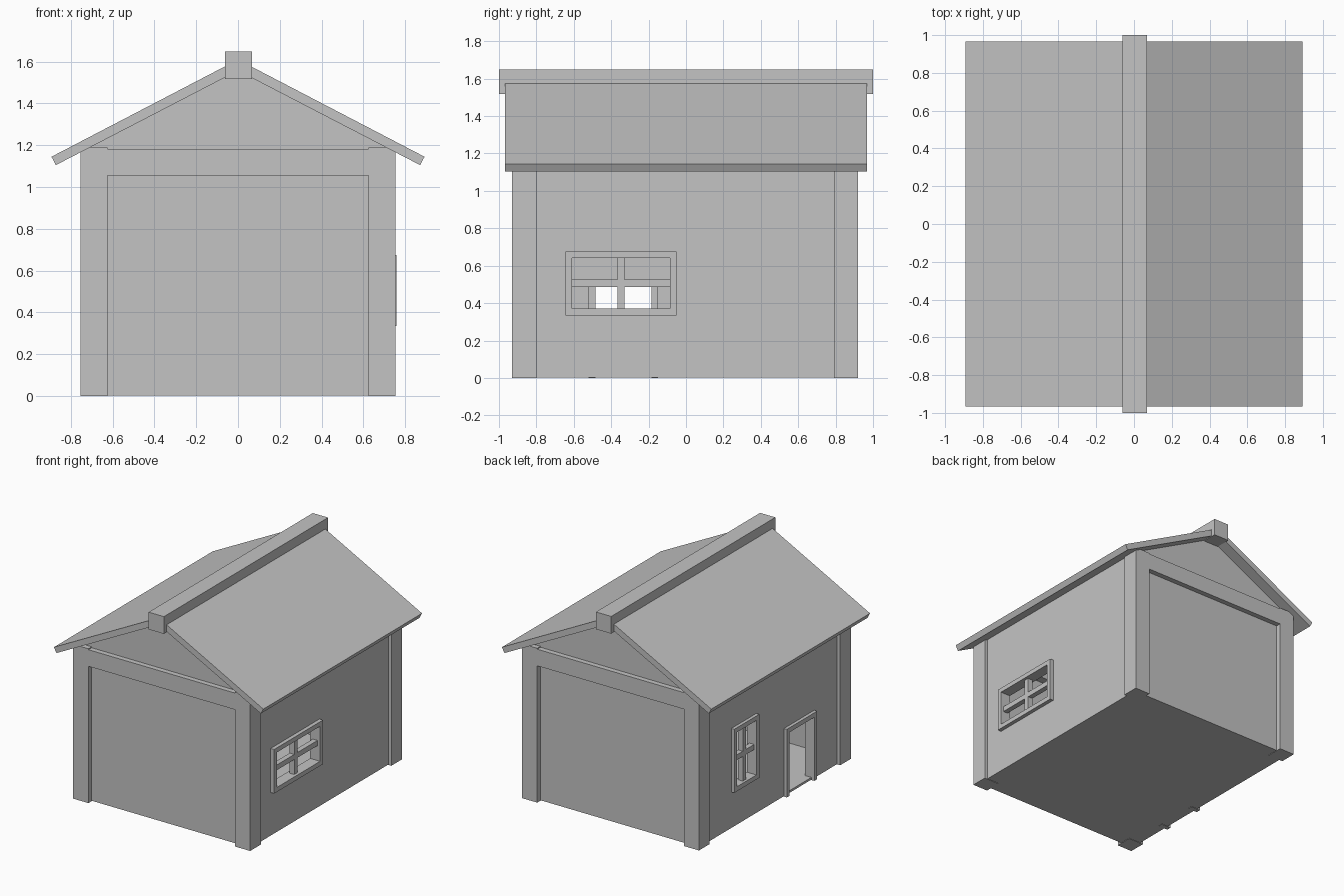
import bpy, bmesh

cube = bpy.data.objects.get("Cube")
if cube:
    bpy.data.objects.remove(cube, do_unlink=True)

grey = bpy.data.materials.new("plain_grey")
grey.use_nodes = True
grey.diffuse_color = (0.55, 0.55, 0.55, 1)
grey.node_tree.nodes["Principled BSDF"].inputs["Base Color"].default_value = (0.55, 0.55, 0.55, 1)


def finish(name, bm):
    bmesh.ops.recalc_face_normals(bm, faces=bm.faces)
    mesh = bpy.data.meshes.new(name)
    bm.to_mesh(mesh)
    bm.free()
    mesh.materials.append(grey)
    obj = bpy.data.objects.new(name, mesh)
    bpy.context.collection.objects.link(obj)
    return obj


def box(name, x, y, z):
    """Box from a (low, high) range on each axis."""
    bm = bmesh.new()
    bmesh.ops.create_cube(bm, size=1)
    for v in bm.verts:
        v.co = [r[0] if c < 0 else r[1] for c, r in zip(v.co, (x, y, z))]
    return finish(name, bm)


def extrude_xz(name, profile, y0, y1):
    """Profile in the xz plane, extruded along y."""
    bm = bmesh.new()
    face = bm.faces.new([bm.verts.new((x, y0, z)) for x, z in profile])
    moved = bmesh.ops.extrude_face_region(bm, geom=[face])["geom"]
    bmesh.ops.translate(bm, vec=(0, y1 - y0, 0),
                        verts=[v for v in moved if isinstance(v, bmesh.types.BMVert)])
    return finish(name, bm)


def side_wall(name, x, y, z, openings):
    """Thin wall made of panels, leaving out the openings."""
    ys = sorted(list(y) + [v for o in openings for v in o[0]])
    zs = sorted(set(list(z) + [v for o in openings for v in o[1]]))
    bm = bmesh.new()
    for y0, y1 in zip(ys, ys[1:]):
        for z0, z1 in zip(zs, zs[1:]):
            cy, cz = (y0 + y1) / 2, (z0 + z1) / 2
            if any(a[0] < cy < a[1] and b[0] < cz < b[1] for a, b in openings):
                continue
            corners = ((y0, z0), (y1, z0), (y1, z1), (y0, z1))
            bm.faces.new([bm.verts.new((x, a, b)) for a, b in corners])
    bmesh.ops.remove_doubles(bm, verts=bm.verts, dist=0.0001)
    wall = finish(name, bm)
    solid = wall.modifiers.new("thickness", 'SOLIDIFY')
    solid.thickness = 0.026
    solid.offset = 0


def frame(name, x, y, z, bottom=True):
    """Board frame around an opening, given by its outer ranges."""
    w = 0.035
    box(name + "_front_jamb", x, (y[0], y[0] + w), z)
    box(name + "_back_jamb", x, (y[1] - w, y[1]), z)
    inner = (y[0] + w, y[1] - w)
    box(name + "_head", x, inner, (z[1] - w, z[1]))
    if bottom:
        box(name + "_sill", x, inner, (z[0], z[0] + w))


def window(name, x, y, z):
    """Frame with crossing glazing bars."""
    frame(name + "_frame", x, y, z)
    cx, cy, cz = (sum(r) / 2 for r in (x, y, z))
    depth = (cx - 0.02, cx + 0.02)
    w = 0.035
    box(name + "_upright_bar", depth, (cy - 0.02, cy + 0.02), (z[0] + w, z[1] - w))
    box(name + "_cross_bar", depth, (y[0] + w, y[1] - w), (cz - 0.02, cz + 0.02))


def inset(r, d=0.015):
    return (r[0] + d, r[1] - d)


FRONT, BACK = (-0.93, -0.80), (0.79, 0.92)

# Corner posts and end beams
for end, y in (("front", FRONT), ("back", BACK)):
    box(end + "_left_post", (0.625, 0.755), y, (0, 1.19))
    box(end + "_right_post", (-0.755, -0.625), y, (0, 1.19))
    box(end + "_beam", (-0.625, 0.625), y, (1.055, 1.183))

# End walls with gables reaching into the roof
gable = [(-0.73, 0.003), (0.73, 0.003), (0.73, 1.19), (0, 1.58), (-0.73, 1.19)]
extrude_xz("front_wall", gable, -0.89, -0.862)
extrude_xz("back_wall", gable, 0.852, 0.88)

# Floor
box("floor", (-0.73, 0.73), (-0.885, 0.875), (0.003, 0.02))

# Side walls, windows and doorway
left_y, left_z = (-0.645, -0.05), (0.335, 0.675)
right_y, right_z = (0.185, 0.49), (0.28, 0.77)
door_y, door_z = (-0.52, -0.15), (0.0, 0.525)
side_wall("left_wall", 0.717, (-0.88, 0.87), (0.003, 1.19),
          [(inset(left_y), inset(left_z))])
side_wall("right_wall", -0.717, (-0.88, 0.87), (0.003, 1.19),
          [(inset(right_y), inset(right_z)), (inset(door_y), (0.003, 0.51))])
window("left_window", (0.675, 0.76), left_y, left_z)
window("right_window", (-0.755, -0.675), right_y, right_z)
frame("door_frame", (-0.755, -0.675), door_y, door_z, bottom=False)

# Roof slopes and ridge cap
slope = [(0.893, 1.145), (0.872, 1.105), (0, 1.557), (0, 1.61)]
for side, s in (("left", 1), ("right", -1)):
    extrude_xz(side + "_roof", [(s * x, z) for x, z in slope], -0.967, 0.967)
box("ridge_cap", (-0.062, 0.068), (-1, 1), (1.517, 1.65))
